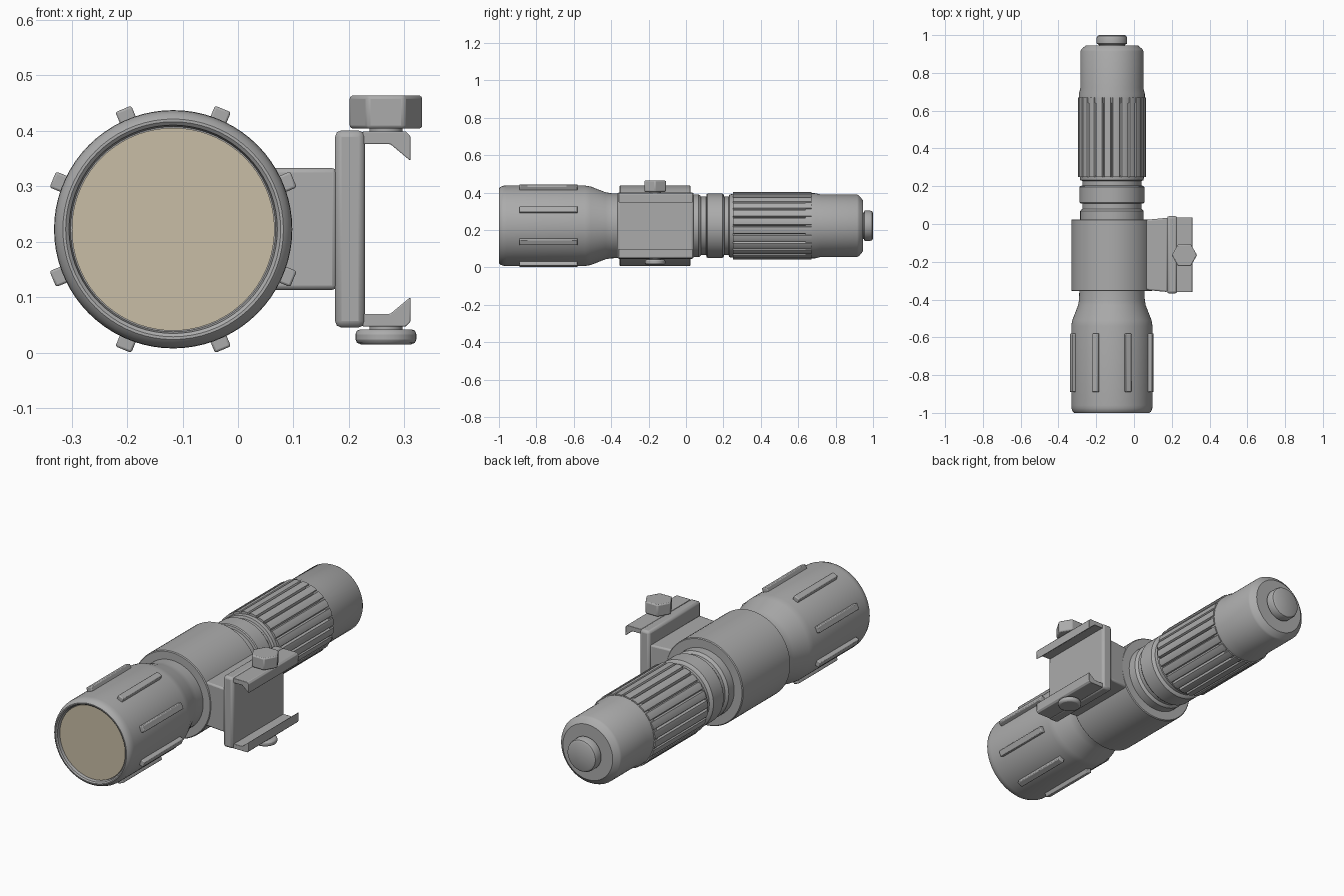
import bpy, bmesh, math
from mathutils import Matrix, Vector

cube = bpy.data.objects.get("Cube")
if cube:
    bpy.data.objects.remove(cube, do_unlink=True)

AX, AZ = -0.117, 0.2225  # tube axis


def material(name, color):
    m = bpy.data.materials.new(name)
    m.use_nodes = True
    m.diffuse_color = color
    m.node_tree.nodes["Principled BSDF"].inputs["Base Color"].default_value = color
    return m


GREY = material("metal grey", (0.41, 0.41, 0.41, 1))
TAN = material("lens tan", (0.58, 0.51, 0.38, 1))


def finish(name, bm, mat=GREY, bevel=0, angle=30):
    bmesh.ops.remove_doubles(bm, verts=bm.verts, dist=1e-5)
    bmesh.ops.recalc_face_normals(bm, faces=bm.faces)
    me = bpy.data.meshes.new(name)
    bm.to_mesh(me)
    bm.free()
    me.materials.append(mat)
    ob = bpy.data.objects.new(name, me)
    bpy.context.collection.objects.link(ob)
    if bevel:
        mod = ob.modifiers.new("Bevel", "BEVEL")
        mod.width, mod.segments = bevel, 2
        mod.limit_method, mod.angle_limit = "ANGLE", math.radians(30)
    bpy.ops.object.select_all(action="DESELECT")
    ob.select_set(True)
    bpy.context.view_layer.objects.active = ob
    bpy.ops.object.shade_smooth_by_angle(angle=math.radians(angle))
    return ob


def lathe(name, profile, steps=72):
    """Revolve (y, radius) points about the tube axis."""
    bm = bmesh.new()
    verts = [bm.verts.new((AX + r, y, AZ)) for y, r in profile]
    edges = [bm.edges.new(p) for p in zip(verts, verts[1:])]
    bmesh.ops.spin(bm, geom=verts + edges, cent=(AX, 0, AZ), axis=(0, 1, 0),
                   angle=math.tau, steps=steps)
    return finish(name, bm)


def extrude_y(name, points, y0, y1, bevel=0, mat=GREY):
    """Extrude an (x, z) outline from y0 to y1."""
    bm = bmesh.new()
    face = bm.faces.new([bm.verts.new((x, y0, z)) for x, z in points])
    ext = bmesh.ops.extrude_face_region(bm, geom=[face])["geom"]
    moved = [v for v in ext if isinstance(v, bmesh.types.BMVert)]
    bmesh.ops.translate(bm, verts=moved, vec=(0, y1 - y0, 0))
    return finish(name, bm, mat, bevel)


def rect(x0, x1, z0, z1):
    return [(x0, z0), (x1, z0), (x1, z1), (x0, z1)]


def knob(name, sides, radius, z0, z1, bevel):
    bm = bmesh.new()
    bmesh.ops.create_cone(bm, cap_ends=True, segments=sides, radius1=radius,
                          radius2=radius, depth=z1 - z0,
                          matrix=Matrix.Translation((0.267, -0.165, (z0 + z1) / 2)))
    # turn a corner towards +x
    far = max(bm.verts, key=lambda v: v.co.x).co
    turn = -math.atan2(far.y + 0.165, far.x - 0.267)
    bmesh.ops.rotate(bm, verts=bm.verts, cent=(0.267, -0.165, 0),
                     matrix=Matrix.Rotation(turn, 3, "Z"))
    return finish(name, bm, GREY, bevel)


# Flared head with a recessed mouth
lathe("head", [(-0.975, 0), (-0.975, 0.185), (-0.995, 0.188), (-1, 0.194), (-1, 0.199),
               (-0.992, 0.208), (-0.975, 0.214), (-0.96, 0.215), (-0.54, 0.215),
               (-0.51, 0.21), (-0.43, 0.179), (-0.4, 0.174), (-0.34, 0.172)])

# Lens disc
lens = [(AX + 0.183 * math.cos(a), AZ + 0.183 * math.sin(a))
        for a in (math.tau * i / 72 for i in range(72))]
extrude_y("lens", lens, -0.983, -0.975, mat=TAN)

# Raised fins around the head
bm = bmesh.new()
for i in range(8):
    place = (Matrix.Translation((AX, -0.735, AZ))
             @ Matrix.Rotation(math.radians(22.5 + 45 * i), 4, "Y")
             @ Matrix.Translation((0.217, 0, 0))
             @ Matrix.Diagonal((0.036, 0.31, 0.031, 1)))
    bmesh.ops.create_cube(bm, size=1, matrix=place)
finish("head_fins", bm, bevel=0.004)

# Round collar that carries the mount
lathe("collar", [(-0.355, 0.16), (-0.355, 0.211), (-0.351, 0.215), (0.021, 0.215),
                 (0.025, 0.211), (0.025, 0.16)])

# Grooved neck
lathe("neck", [(0, 0.168), (0.068, 0.168), (0.076, 0.162), (0.08, 0.156), (0.108, 0.156),
               (0.11, 0.168), (0.115, 0.172), (0.195, 0.172), (0.2, 0.168),
               (0.205, 0.156), (0.228, 0.156), (0.232, 0.168), (0.26, 0.17)])

# Fluted grip
outline = []
pitch = math.tau / 24
for i in range(24):
    for part, r in ((0, 0.167), (0.13, 0.179), (0.5, 0.181), (0.87, 0.179)):
        a = (i + part) * pitch
        outline.append((AX + r * math.cos(a), AZ + r * math.sin(a)))
extrude_y("fluted_grip", outline, 0.25, 0.67)

# Tail tube and push button
lathe("tail", [(0.64, 0.174), (0.69, 0.174), (0.72, 0.167), (0.915, 0.167),
               (0.925, 0.162), (0.945, 0.138), (0.945, 0)])
lathe("tail_button", [(0.935, 0.068), (0.95, 0.07), (0.955, 0.081), (0.985, 0.081),
                      (0.995, 0.077), (1, 0.068), (1, 0)], 48)

# Mount: arm, plate and the two clamp jaws
arm = extrude_y("mount_arm", rect(0.02, 0.178, 0.113, 0.333), -0.345, 0.018, 0.008)
for v in arm.data.vertices:
    if v.co.x > 0.1:
        v.co.y += 0.015 if v.co.y > -0.16 else -0.015
extrude_y("mount_plate", rect(0.175, 0.229, 0.045, 0.401), -0.368, 0.042, 0.012)

jaw = [(0.225, 0.047), (0.303, 0.047), (0.311, 0.055), (0.311, 0.1),
       (0.275, 0.07), (0.225, 0.07)]
extrude_y("lower_jaw", jaw, -0.36, 0.035, 0.002)
extrude_y("upper_jaw", [(x, 0.446 - z) for x, z in jaw], -0.36, 0.035, 0.002)

# Clamp screw: hex head above, round foot below, shank stubs into the jaws
knob("hex_head", 6, 0.067, 0.404, 0.464, 0.006)
knob("screw_foot", 32, 0.055, 0.015, 0.042, 0.009)
knob("upper_shank", 24, 0.03, 0.385, 0.41, 0)
knob("lower_shank", 24, 0.03, 0.035, 0.06, 0)
